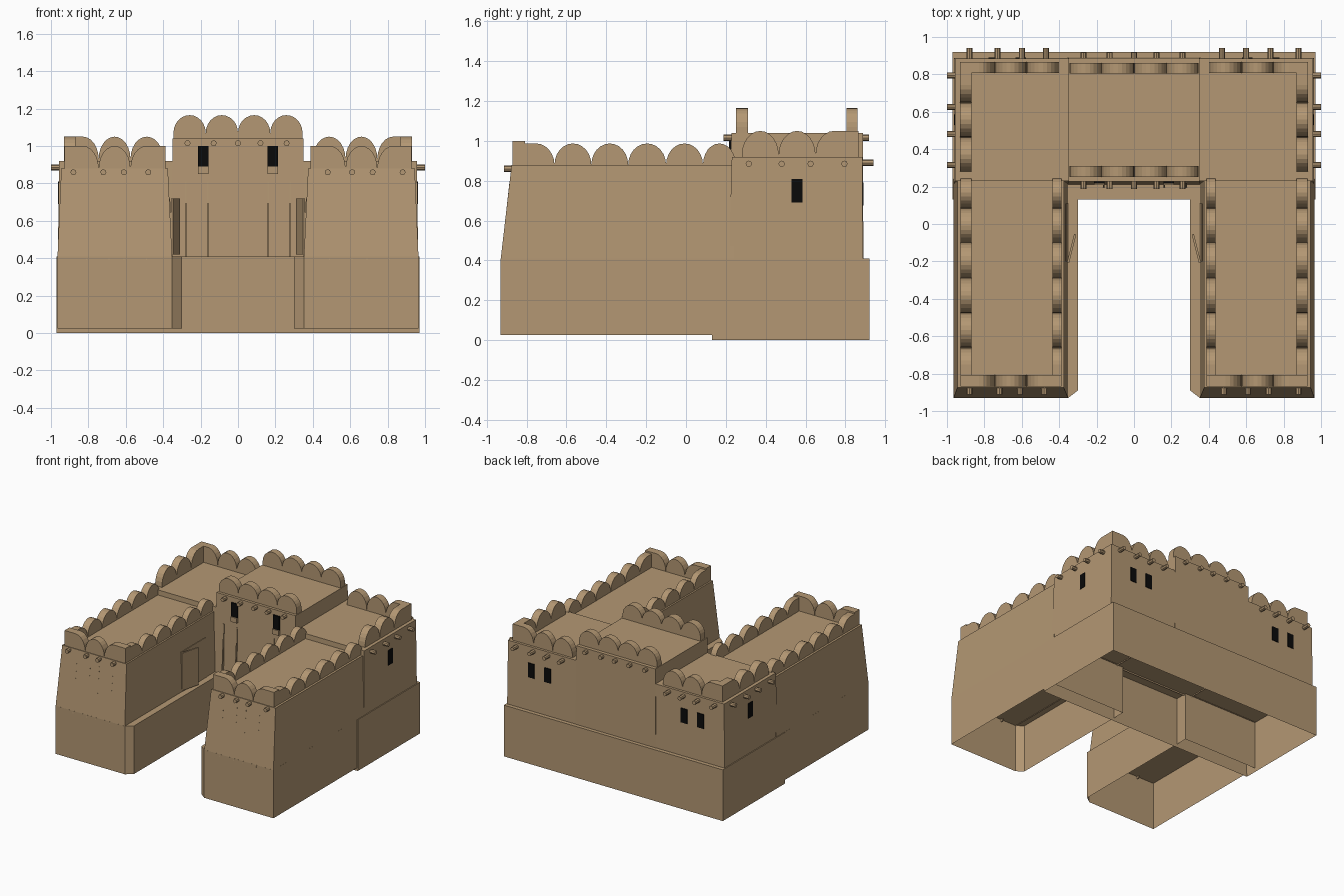
import bpy, bmesh, math
from mathutils import Vector, Matrix

if "Cube" in bpy.data.objects:
    bpy.data.objects.remove(bpy.data.objects["Cube"])


def material(name, col):
    m = bpy.data.materials.new(name)
    m.diffuse_color = (*col, 1)
    m.use_nodes = True
    m.node_tree.nodes["Principled BSDF"].inputs["Base Color"].default_value = m.diffuse_color
    return m


ADOBE = material("adobe_tan", (0.455, 0.312, 0.172))
DARK = material("window_black", (0.003, 0.003, 0.003))


def finish(name, bm, mat):
    bmesh.ops.recalc_face_normals(bm, faces=bm.faces[:])
    me = bpy.data.meshes.new(name)
    bm.to_mesh(me)
    bm.free()
    me.materials.append(mat)
    ob = bpy.data.objects.new(name, me)
    bpy.context.collection.objects.link(ob)
    return ob


def loft(name, poly0, z0, poly1, z1, open_bottom=False, mat=ADOBE):
    """Skin between two horizontal outlines; shells can stay open underneath."""
    bm = bmesh.new()
    a = [bm.verts.new((x, y, z0)) for x, y in poly0]
    b = [bm.verts.new((x, y, z1)) for x, y in poly1]
    n = len(a)
    for i in range(n):
        j = (i + 1) % n
        bm.faces.new((a[i], a[j], b[j], b[i]))
    bm.faces.new(b)
    if not open_bottom:
        bm.faces.new(a[::-1])
    return finish(name, bm, mat)


def rect(x0, x1, y0, y1):
    return [(x0, y0), (x1, y0), (x1, y1), (x0, y1)]


def box(name, x0, x1, y0, y1, z0, z1, open_bottom=False, mat=ADOBE):
    r = rect(x0, x1, y0, y1)
    return loft(name, r, z0, r, z1, open_bottom, mat)


def merlons(name, axis, edges, t0, t1, z, top, rise=0.0, flat_start=False, flat_end=False):
    """Row of round-topped merlons; the end ones may run square into a corner."""
    bm = bmesh.new()
    last = len(edges) - 2
    for k in range(last + 1):
        u0, u1 = edges[k], edges[k + 1]
        sq0, sq1 = flat_start and k == 0, flat_end and k == last
        r = (edges[2] - edges[1]) / 2
        c = u1 - r if sq0 else (u0 + r if sq1 else (u0 + u1) / 2)
        if not (sq0 or sq1):
            r = (u1 - u0) / 2
        prof = [(u0, z - 0.01)]
        steps = 12
        if sq0:
            prof.append((u0, top))
        for i in range(steps + 1):
            a = math.pi * (1 - i / steps)
            if (sq0 and i < steps / 2) or (sq1 and i > steps / 2):
                continue
            prof.append((c + r * math.cos(a), z + rise + (top - z - rise) * math.sin(a)))
        if sq1:
            prof.append((u1, top))
        prof.append((u1, z - 0.01))
        rows = []
        for t in (t0, t1):
            rows.append([bm.verts.new((u, t, h) if axis == 'x' else (t, u, h)) for u, h in prof])
        a, b = rows
        n = len(a)
        bm.faces.new(a)
        bm.faces.new(b[::-1])
        for i in range(n):
            j = (i + 1) % n
            bm.faces.new((a[i], b[i], b[j], a[j]))
    return finish(name, bm, ADOBE)


def beam(name, p, q, r=0.016):
    p, q = Vector(p), Vector(q)
    bm = bmesh.new()
    rot = (q - p).to_track_quat('Z', 'Y').to_matrix().to_4x4()
    bmesh.ops.create_cone(bm, cap_ends=True, segments=8, radius1=r, radius2=r,
                          depth=(q - p).length, matrix=Matrix.Translation((p + q) / 2) @ rot)
    return finish(name, bm, ADOBE)


# Rear building: plinth, main storey and raised centre
box("rear_plinth", -0.97, 0.97, 0.13, 0.92, 0, 0.41, True)
loft("rear_storey", rect(-0.963, 0.963, 0.215, 0.888), 0.40,
     rect(-0.957, 0.957, 0.23, 0.885), 0.92, True)
loft("central_tower", rect(-0.356, 0.356, 0.212, 0.89), 0.40,
     rect(-0.35, 0.35, 0.228, 0.888), 1.04, True)

# Central parapets
centre_edges = [-0.345 + 0.1725 * i for i in range(5)]
merlons("central_front_merlons", 'x', centre_edges, 0.25, 0.31, 1.04, 1.165, 0.03)
merlons("central_back_merlons", 'x', centre_edges, 0.805, 0.86, 1.04, 1.165, 0.03)

# Central roof beams
for x in (-0.27, -0.13, 0.0, 0.12, 0.26):
    beam("central_front_beam", (x, 0.26, 1.015), (x, 0.188, 1.015))
    beam("central_back_beam", (x, 0.85, 1.015), (x, 0.918, 1.015))

for s in (-1, 1):
    def m(poly):
        return [(s * x, y) for x, y in poly]

    def mbox(name, x0, x1, y0, y1, z0, z1, mat=ADOBE):
        r = m(rect(x0, x1, y0, y1))
        return loft(name, r, z0, r, z1, False, mat)

    # Wing base with chamfered inner corner, and battered upper storey
    base = m([(0.30, 0.23), (0.30, -0.89), (0.352, -0.93), (0.965, -0.93), (0.965, 0.23)])
    loft("wing_base", base, 0.025, base, 0.41, True)
    loft("wing_storey", m(rect(0.352, 0.965, -0.93, 0.24)), 0.405,
         m(rect(0.375, 0.945, -0.875, 0.24)), 0.88, True)

    # Wing parapets
    side = [-0.87, -0.66, -0.475, -0.29, -0.10, 0.085, 0.25]
    for name, x0, x1 in (("wing_outer_merlons", 0.87, 0.928), ("wing_inner_merlons", 0.388, 0.437)):
        merlons(name, 'y', side, s * x0, s * x1, 0.88, 0.987, 0, True)
    front = sorted(s * x for x in (0.388, 0.575, 0.745, 0.928))
    merlons("wing_front_merlons", 'x', front, -0.87, -0.808, 0.88, 1.0, 0, True, True)

    # Rear corner parapets
    merlons("rear_side_merlons", 'y', [0.28, 0.465, 0.65, 0.865], s * 0.87, s * 0.93,
            0.92, 1.05, 0.01, False, True)
    back = sorted(s * x for x in (0.40, 0.575, 0.745, 0.93))
    merlons("rear_back_merlons", 'x', back, 0.808, 0.865, 0.92, 1.05, 0.01, s < 0, s > 0)

    # Projecting roof beams
    for x in (0.48, 0.61, 0.72, 0.88):
        beam("wing_front_beam", (s * x, -0.84, 0.86), (s * x, -0.912, 0.86))
    for x in (0.47, 0.60, 0.73, 0.88):
        beam("rear_back_beam", (s * x, 0.85, 0.89), (s * x, 0.942, 0.89))
    for y in (0.315, 0.48, 0.625, 0.795):
        beam("rear_side_beam", (s * 0.92, y, 0.885), (s * 1.0, y, 0.885))

    # Thin drip ribs on the wing front and the central wall
    for x in (0.49, 0.61, 0.69, 0.81):
        loft("wing_front_rib", m(rect(x - 0.003, x + 0.003, -0.931, -0.91)), 0.39,
             m(rect(x - 0.003, x + 0.003, -0.885, -0.87)), 0.80)
    for x in (0.163, 0.28):
        loft("central_wall_rib", m(rect(x - 0.004, x + 0.004, 0.195, 0.225)), 0.41,
             m(rect(x - 0.004, x + 0.004, 0.218, 0.235)), 0.81)

    # Doorway panel and half-open door leaf on the courtyard side
    loft("doorway_panel", m(rect(0.349, 0.38, -0.20, 0.11)), 0.41,
         m(rect(0.363, 0.39, -0.20, 0.11)), 0.72)
    leaf = m([(0.347, -0.21), (0.358, -0.205), (0.320, -0.053), (0.309, -0.058)])
    loft("door_leaf", leaf, 0.42, leaf, 0.72)

    # Windows and sills
    mbox("central_window", 0.157, 0.214, 0.216, 0.226, 0.89, 1.0, DARK).scale = (1, 1, 1)
    mbox("central_window_sill", 0.157, 0.214, 0.208, 0.235, 0.85, 0.89)
    mbox("side_window", 0.956, 0.963, 0.53, 0.585, 0.69, 0.81, DARK)
    for x in (0.605, 0.75):
        mbox("back_window", x - 0.028, x + 0.028, 0.883, 0.891, 0.675, 0.79, DARK)
